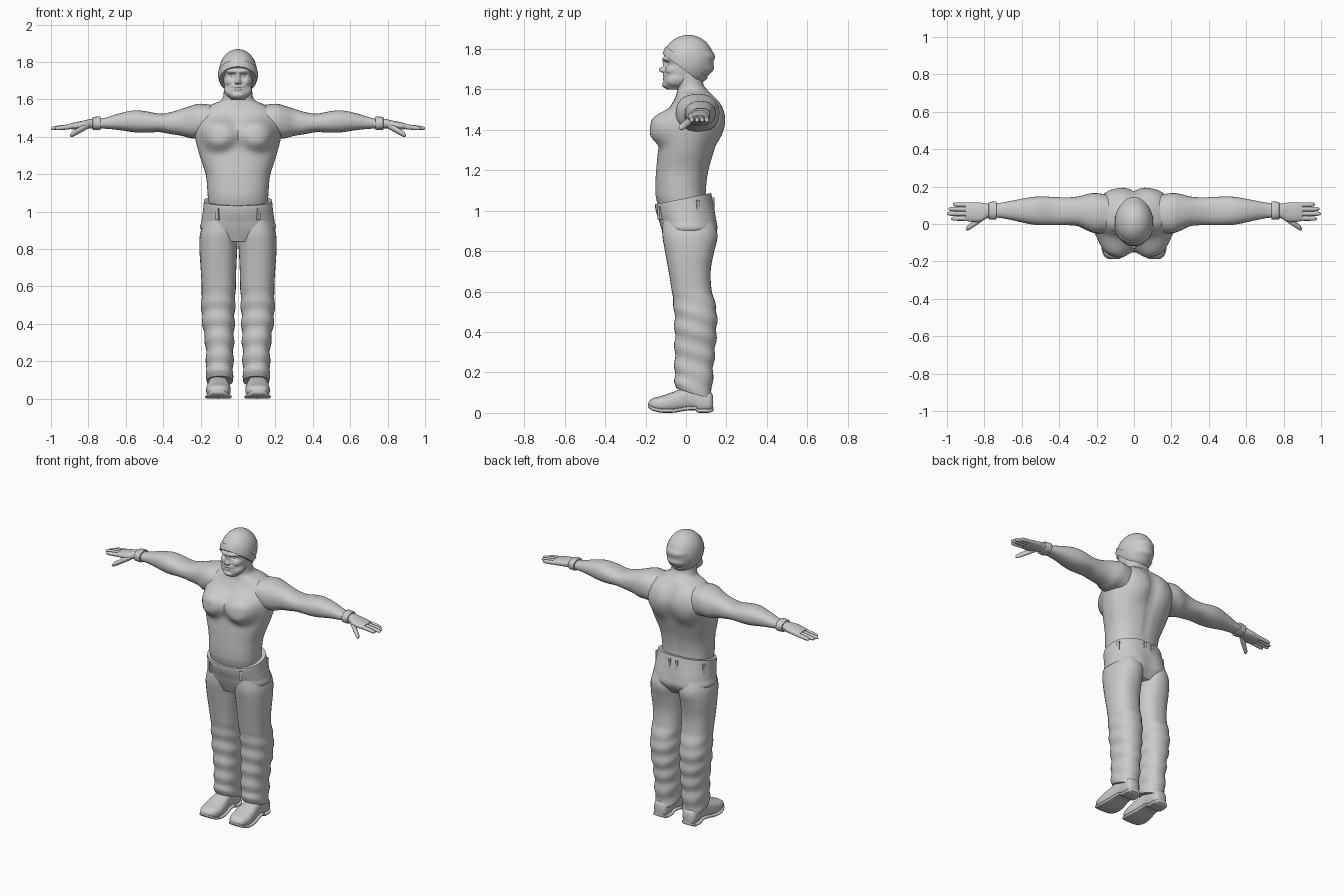
import bpy, bmesh
from math import sin, cos, pi, radians, exp
from mathutils import Vector, Matrix

default_cube = bpy.data.objects.get("Cube")
if default_cube:
    bpy.data.objects.remove(default_cube)

grey = bpy.data.materials.new("clay grey")
grey.use_nodes = True
grey.diffuse_color = (0.6, 0.6, 0.6, 1)
grey.node_tree.nodes["Principled BSDF"].inputs["Base Color"].default_value = grey.diffuse_color

SIDES = (1, -1)


def signed_power(value, power):
    return abs(value) ** power * (1 if value >= 0 else -1)


def catmull(p, q, r, s, t):
    return 0.5 * (2 * q + (r - p) * t + (2 * p - 5 * q + 4 * r - s) * t * t
                  + (3 * q - p - 3 * r + s) * t ** 3)


def resample(rows, steps):
    """Smoothly interpolate the section rows."""
    out, last = [], len(rows) - 1
    for i in range(last):
        four = [rows[max(0, min(last, i + k))] for k in (-1, 0, 1, 2)]
        for step in range(steps):
            out.append([catmull(*values, step / steps) for values in zip(*four)])
    return out + [list(rows[-1])]


def loft(bm, axis, rows, side=1, power=2.3, segments=32, steps=4):
    """Rows hold (position, low a, high a, low b, high b) along an axis."""
    rings = []
    for t, a0, a1, b0, b1 in resample(rows, steps):
        ring = []
        for k in range(segments):
            angle = 2 * pi * k / segments
            a = (a0 + a1) / 2 + (a1 - a0) / 2 * signed_power(cos(angle), 2 / power)
            b = (b0 + b1) / 2 + (b1 - b0) / 2 * signed_power(sin(angle), 2 / power)
            x, y, z = {"x": (t, a, b), "y": (a, t, b), "z": (a, b, t)}[axis]
            ring.append(bm.verts.new((x * side, y, z)))
        rings.append(ring)
    faces = [bm.faces.new(rings[0]), bm.faces.new(rings[-1])]
    for low, high in zip(rings, rings[1:]):
        for k in range(segments):
            n = (k + 1) % segments
            faces.append(bm.faces.new((low[k], low[n], high[n], high[k])))
    bmesh.ops.recalc_face_normals(bm, faces=faces)


def central(rows):
    """Rows given as (z, half width, front, back) for parts on the midline."""
    return [(z, -w, w, front, back) for z, w, front, back in rows]


def sculpt(bm, bulges):
    """Push the surface out or in around soft spots, on both sides of the body."""
    for v in bm.verts:
        start = v.co.copy()
        for centre, radii, push in bulges:
            for side in SIDES if centre[0] else (1,):
                mirror = Vector((side, 1, 1))
                offset = start * mirror - Vector(centre)
                d = sum((o / r) ** 2 for o, r in zip(offset, radii))
                if d < 4:
                    v.co += Vector(push) * mirror * exp(-d * d)


def finger(bm, root, tip, radius, side):
    rows = []
    for along, scale in ((0, 1), (.5, 1), (.85, .9), (.96, .6), (1, .25)):
        x, y, z = Vector(root).lerp(Vector(tip), along)
        r = radius * scale
        rows.append((x, y - r, y + r, z - r, z + r))
    loft(bm, "x", rows, side, 2, 16)


def finish(bm, name):
    mesh = bpy.data.meshes.new(name)
    bm.to_mesh(mesh)
    bm.free()
    mesh.shade_smooth()
    mesh.set_sharp_from_angle(angle=radians(50))
    mesh.materials.append(grey)
    obj = bpy.data.objects.new(name, mesh)
    bpy.context.collection.objects.link(obj)


# bare torso and neck
bm = bmesh.new()
loft(bm, "z", central([
    (.97, .15, -.12, .1), (1.06, .16, -.148, .1), (1.12, .164, -.152, .1),
    (1.2, .173, -.148, .112), (1.3, .205, -.138, .14), (1.4, .23, -.12, .165),
    (1.46, .23, -.11, .17), (1.52, .205, -.075, .157), (1.555, .17, -.055, .14),
    (1.577, .13, -.048, .125), (1.597, .09, -.045, .105), (1.63, .077, -.047, .085),
    (1.7, .075, -.05, .08)]), segments=64, steps=6)
sculpt(bm, [
    ((.105, -.11, 1.415), (.095, .1, .082), (0, -.065, 0)),   # chest muscles
    ((.1, .15, 1.45), (.09, .1, .12), (0, .028, 0)),          # shoulder blades
    ((0, .15, 1.3), (.02, .1, .2), (0, -.008, 0)),            # spine groove
    ((0, -.15, 1.2), (.012, .06, .11), (0, .004, 0)),         # belly groove
])
finish(bm, "bare_torso")

# arms, hands and wristbands
arm = [(.1, -.05, .15, 1.36, 1.565), (.2, -.05, .165, 1.39, 1.577),
       (.25, -.035, .16, 1.392, 1.566), (.3, -.012, .147, 1.405, 1.55),
       (.36, -.006, .142, 1.415, 1.532), (.42, -.006, .144, 1.425, 1.524),
       (.5, -.006, .147, 1.422, 1.538), (.56, 0, .142, 1.425, 1.541),
       (.64, .018, .127, 1.437, 1.524), (.72, .033, .112, 1.444, 1.5),
       (.78, .033, .108, 1.445, 1.497), (.82, .012, .114, 1.442, 1.488),
       (.87, .012, .114, 1.438, 1.478), (.9, .018, .11, 1.443, 1.47)]
band = [(.735, .027, .117, 1.438, 1.505), (.74, .024, .12, 1.436, 1.509),
        (.772, .024, .118, 1.437, 1.506), (.777, .028, .114, 1.44, 1.502)]
finger_tips = [(.104, .968), (.08, .992), (.055, 1), (.029, .978)]
for side, name in zip(SIDES, ("left", "right")):
    bm = bmesh.new()
    loft(bm, "x", arm, side)
    for y, tip in finger_tips:
        finger(bm, (.86, y * .95 + .003, 1.458), (tip, y, 1.445), .0125, side)
    finger(bm, (.8, .04, 1.462), (.897, -.027, 1.408), .017, side)
    finish(bm, name + "_arm")
    bm = bmesh.new()
    loft(bm, "x", band, side)
    finish(bm, name + "_wristband")

# head with face features
bm = bmesh.new()
loft(bm, "z", central([
    (1.598, .035, -.09, -.02), (1.625, .058, -.11, .02), (1.665, .072, -.108, .06),
    (1.7, .078, -.103, .085), (1.725, .08, -.1, .1), (1.765, .085, -.108, .11),
    (1.82, .075, -.08, .1)]), segments=128, steps=10)
sculpt(bm, [
    ((0, -.1, 1.718), (.013, .04, .03), (0, -.014, 0)),          # nose bridge
    ((0, -.1, 1.695), (.015, .05, .013), (0, -.02, 0)),          # nose tip
    ((.013, -.1, 1.69), (.008, .05, .008), (0, -.008, 0)),       # nostrils
    ((0, -.1, 1.671), (.035, .04, .01), (0, -.007, 0)),          # moustache
    ((0, -.1, 1.653), (.024, .04, .006), (0, -.006, 0)),         # lower lip
    ((0, -.1, 1.617), (.032, .04, .016), (0, -.01, 0)),          # chin
    ((.036, -.1, 1.75), (.034, .04, .011), (0, -.012, 0)),       # brows
    ((.034, -.1, 1.729), (.018, .04, .01), (0, .01, 0)),         # eye sockets
    ((.034, -.1, 1.727), (.01, .04, .005), (0, -.005, 0)),       # eyes
    ((.052, -.08, 1.697), (.022, .04, .018), (.004, -.009, 0)),  # cheekbones
    ((.06, -.05, 1.64), (.03, .05, .025), (.008, -.005, 0)),     # bearded jaw
])
finish(bm, "head")

# knitted cap with a turned rim, both sliced along a tilted plane
slope = Vector((0, .6, .8))
rim = Vector((0, -.115, 1.775))
for name, grow, cuts in (("knitted_cap", 0, [(.004, 1)]),
                         ("cap_rim", .006, [(0, 1), (.04, -1)])):
    bm = bmesh.new()
    radii = [r + grow for r in (.102, .125, .124)]
    place = Matrix.Translation((0, .012, 1.745)) @ Matrix.Diagonal((*radii, 1))
    bmesh.ops.create_uvsphere(bm, u_segments=64, v_segments=48, radius=1, matrix=place)
    for distance, direction in cuts:
        bmesh.ops.bisect_plane(bm, geom=bm.verts[:] + bm.edges[:] + bm.faces[:],
                               plane_co=rim + slope * distance,
                               plane_no=slope * direction, clear_inner=True)
        bmesh.ops.holes_fill(bm, edges=[e for e in bm.edges if e.is_boundary])
    sculpt(bm, [((0, .13, 1.7), (.075, .06, .018), (0, .009, 0)),     # sagging folds
                ((0, .13, 1.765), (.08, .06, .018), (0, .007, 0))])
    finish(bm, name)

# trousers
bm = bmesh.new()
loft(bm, "z", central([
    (.84, .11, -.095, .11), (.9, .197, -.118, .145), (.95, .195, -.133, .146),
    (1, .188, -.146, .14), (1.04, .184, -.152, .13), (1.062, .182, -.152, .124)]),
    segments=64, steps=6)
leg = [(.095, .03, .165, -.05, .125), (.15, .026, .172, -.056, .13),
       (.22, .025, .17, -.056, .135), (.32, .022, .178, -.056, .145),
       (.42, .018, .192, -.056, .152), (.52, .015, .196, -.06, .15),
       (.6, .012, .194, -.07, .128), (.7, .009, .2, -.086, .122),
       (.8, .004, .206, -.104, .138), (.88, 0, .203, -.117, .144),
       (.95, .01, .18, -.115, .125)]
for side in SIDES:
    loft(bm, "z", leg, side, steps=8)
sculpt(bm, [((.09, .11, .9), (.08, .08, .09), (0, .012, 0))])    # seat
bm.normal_update()
for v in bm.verts:
    if v.co.z > .95:                                 # tilted waistline
        v.co.z += (v.co.z - .95) * 1.8 * v.co.y
    elif v.co.z < .62:                               # creases
        v.co += v.normal * .0035 * sin(v.co.z * 65 + v.co.y * 20) * min(1, (.62 - v.co.z) * 8)
    if v.co.z < .2:                                  # slanted hem
        v.co.z -= (.2 - v.co.z) * 2.6 * (v.co.y - .04)
finish(bm, "trousers")

# belt loops around the waistband
bm = bmesh.new()
for angle in (-57, -123, 25, 155, 84, 96):
    c, s = cos(radians(angle)), sin(radians(angle))
    x, y = .186 * signed_power(c, .87), .142 * signed_power(s, .87) - .008
    place = Matrix.Translation((x, y, 1.01 + .17 * y)) @ Matrix.Rotation(radians(angle), 4, "Z")
    bmesh.ops.create_cube(bm, size=1, matrix=place @ Matrix.Diagonal((.014, .016, .065, 1)))
finish(bm, "belt_loops")

# shoes with soles
shoe = [(-.186, .085, .135, .03, .052), (-.165, .055, .158, .014, .072),
        (-.12, .04, .17, .003, .084), (-.06, .042, .167, .003, .105),
        (0, .053, .157, .013, .125), (.045, .055, .152, .014, .125),
        (.06, .055, .152, .003, .125), (.115, .058, .15, .003, .11),
        (.134, .075, .133, .012, .085)]
sole = [(y * 1.01, x0 - .005, x1 + .005, z0 - .002, z0 + .018) for y, x0, x1, z0, z1 in shoe]
for side, name in zip(SIDES, ("left", "right")):
    bm = bmesh.new()
    loft(bm, "y", shoe, side, 2.5)
    loft(bm, "y", sole, side, 4)
    finish(bm, name + "_shoe")
